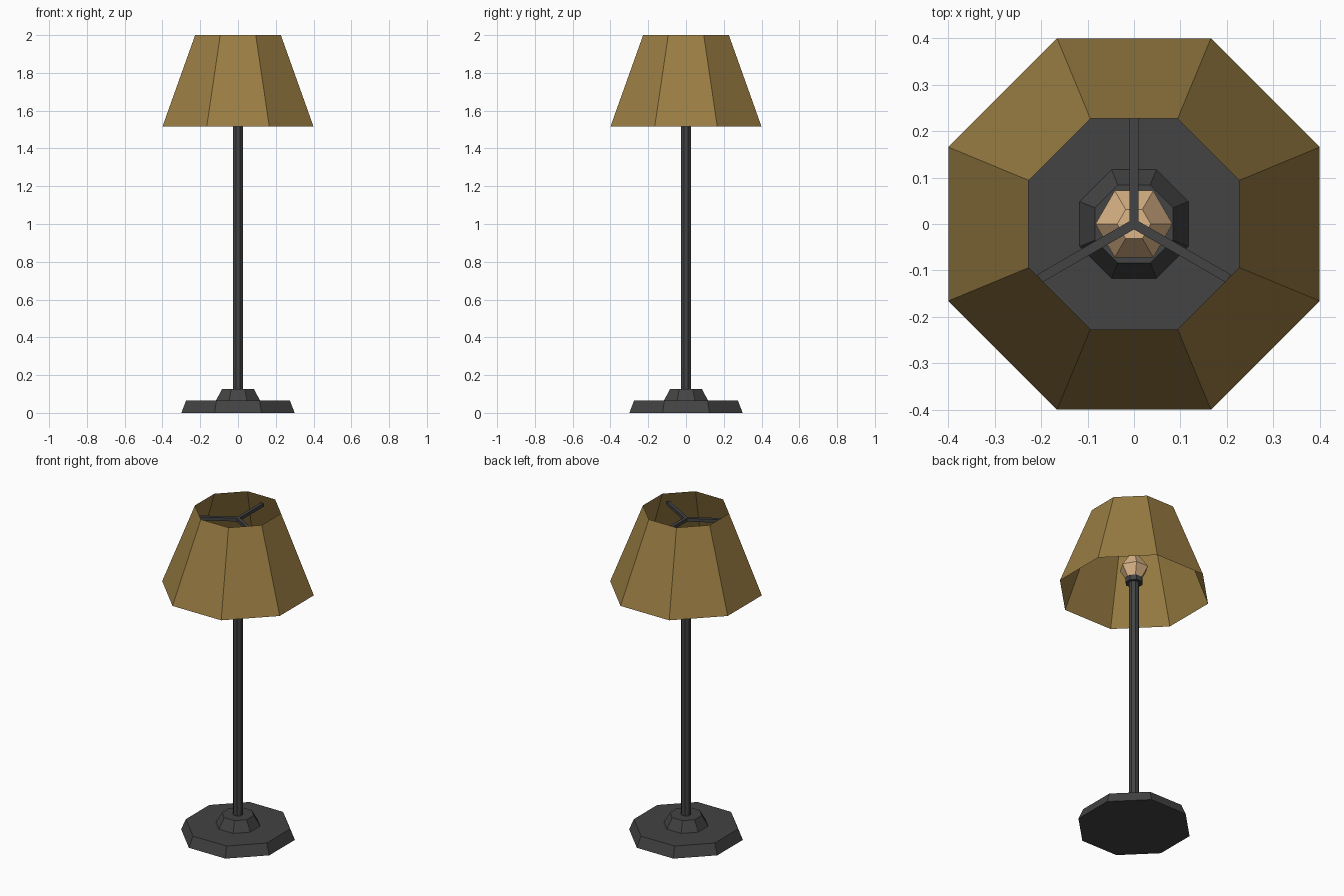
import bpy, bmesh
from math import cos, sin, pi, radians
from mathutils import Matrix

cube = bpy.data.objects.get("Cube")
if cube:
    bpy.data.objects.remove(cube, do_unlink=True)


def material(name, rgb):
    m = bpy.data.materials.new(name)
    m.use_nodes = True
    m.diffuse_color = (*rgb, 1)
    bsdf = next(n for n in m.node_tree.nodes if n.type == 'BSDF_PRINCIPLED')
    bsdf.inputs["Base Color"].default_value = (*rgb, 1)
    return m


METAL = material("dark metal", (0.056, 0.056, 0.056))
FABRIC = material("tan fabric", (0.32, 0.205, 0.056))
GLASS = material("warm glass", (0.72, 0.47, 0.25))


def finish(name, bm, mat):
    mesh = bpy.data.meshes.new(name)
    bm.to_mesh(mesh)
    bm.free()
    mesh.materials.append(mat)
    obj = bpy.data.objects.new(name, mesh)
    bpy.context.collection.objects.link(obj)
    return obj


def lathe(name, profile, mat, sides=8, turn=pi / 8, capped=True):
    """Faceted solid from (corner radius, height) pairs, bottom to top."""
    bm = bmesh.new()
    rings = [[bm.verts.new((r * cos(turn + 2 * pi * i / sides),
                            r * sin(turn + 2 * pi * i / sides), z))
              for i in range(sides)] for r, z in profile]
    for low, high in zip(rings, rings[1:]):
        for i in range(sides):
            j = (i + 1) % sides
            bm.faces.new((low[i], low[j], high[j], high[i]))
    if capped:
        bm.faces.new(rings[0][::-1])
        bm.faces.new(rings[-1])
    return finish(name, bm, mat)


OCT = 1 / cos(pi / 8)  # flat distance to corner radius

# Stepped foot, pole and bulb holder
lathe("base", [(0.30 * OCT, 0), (0.275 * OCT, 0.065)], METAL)
lathe("base_collar", [(0.117 * OCT, 0.065), (0.084 * OCT, 0.127)], METAL)
lathe("pole", [(0.027 * OCT, 0.12), (0.027 * OCT, 1.58)], METAL)
lathe("socket", [(0.046 * OCT, 1.57), (0.046 * OCT, 1.60)], METAL)

# Six-sided bulb
lathe("bulb", [(0.045, 1.60), (0.083, 1.665), (0.036, 1.735)],
      GLASS, sides=6, turn=0)

# Open thin shade
lathe("shade", [(0.40 * OCT, 1.515), (0.227 * OCT, 2.0)], FABRIC, capped=False)

# Three arms that carry the shade
bm = bmesh.new()
LENGTH = 0.235
for angle in (90, 210, 330):
    place = (Matrix.Rotation(radians(angle), 4, 'Z')
             @ Matrix.Translation((LENGTH / 2, 0, 1.94))
             @ Matrix.Diagonal((LENGTH, 0.02, 0.02, 1)))
    bmesh.ops.create_cube(bm, size=1, matrix=place)
finish("shade_arms", bm, METAL)
